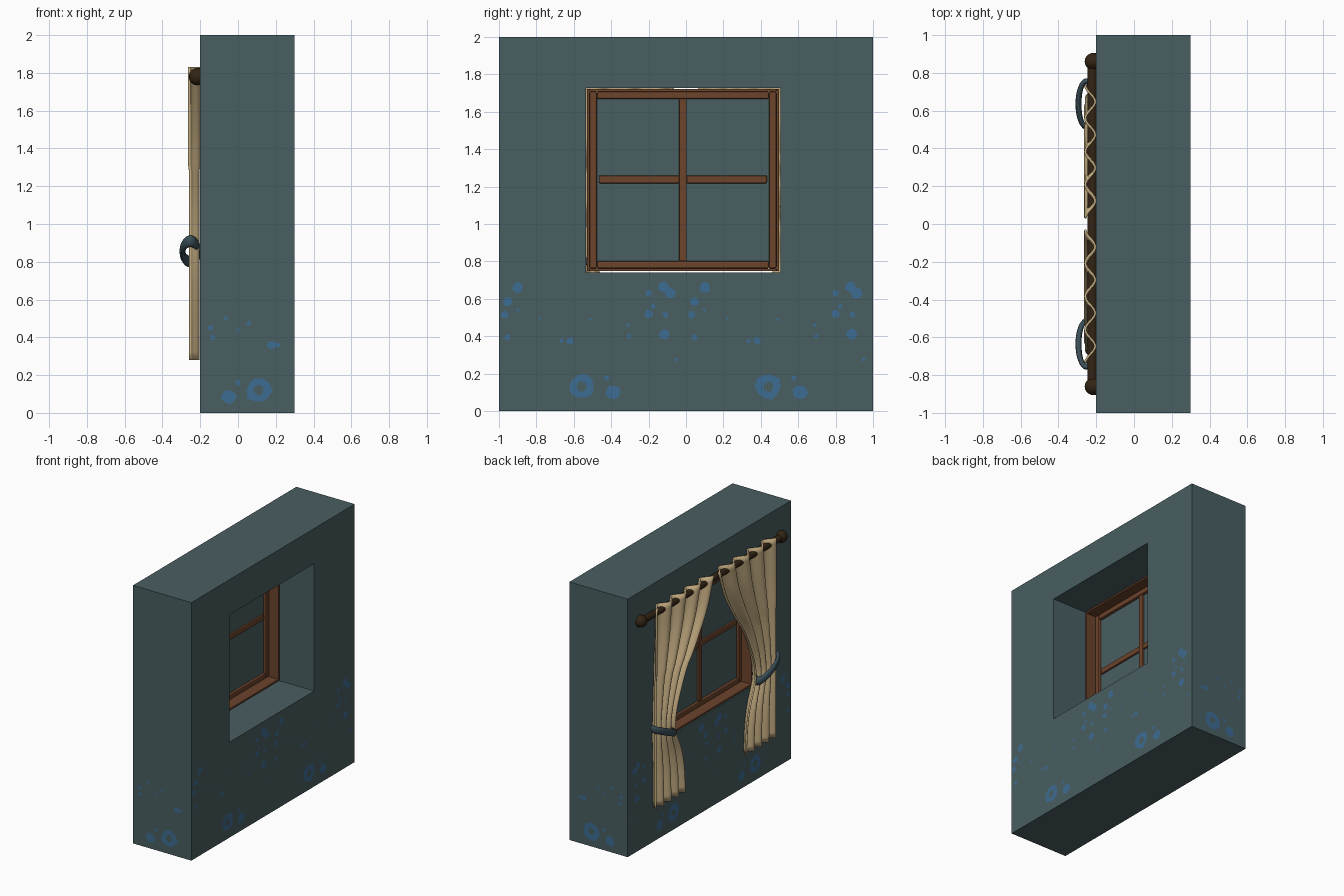
import bpy, bmesh, math, random
from mathutils import Vector

if "Cube" in bpy.data.objects:
    bpy.data.objects.remove(bpy.data.objects["Cube"])
random.seed(3)


def mat(name, rgb):
    m = bpy.data.materials.new(name)
    m.diffuse_color = (*rgb, 1)
    m.use_nodes = True
    m.node_tree.nodes["Principled BSDF"].inputs["Base Color"].default_value = m.diffuse_color
    return m


TEAL = mat("teal plaster", (0.068, 0.114, 0.122))
BLUE = mat("blue patches", (0.048, 0.150, 0.290))
WOOD = mat("brown wood", (0.150, 0.056, 0.024))
CREAM = mat("cream cloth", (0.560, 0.420, 0.225))
DARK = mat("dark rod", (0.032, 0.018, 0.007))
SLATE = mat("slate tieback", (0.045, 0.080, 0.100))


def make(name, verts, faces, material, smooth=False, fix=True):
    me = bpy.data.meshes.new(name)
    me.from_pydata(verts, [], faces)
    if fix:
        bm = bmesh.new()
        bm.from_mesh(me)
        bmesh.ops.recalc_face_normals(bm, faces=bm.faces)
        bm.to_mesh(me)
        bm.free()
    me.materials.append(material)
    for p in me.polygons:
        p.use_smooth = smooth
    ob = bpy.data.objects.new(name, me)
    bpy.context.collection.objects.link(ob)
    return ob


def box(name, x, y, z, material, bevel=0.0):
    v = [(a, b, c) for a in x for b in y for c in z]
    f = [(0, 1, 3, 2), (4, 6, 7, 5), (0, 4, 5, 1), (2, 3, 7, 6), (0, 2, 6, 4), (1, 5, 7, 3)]
    ob = make(name, v, f, material)
    if bevel:
        m = ob.modifiers.new("bevel", 'BEVEL')
        m.width, m.segments = bevel, 2
    return ob


# Wall with a window opening: outer and inner loops on both faces
Y0, Y1, Z0, Z1 = -0.535, 0.505, 0.74, 1.727
verts, faces = [], []
for x in (-0.2, 0.3):
    verts += [(x, -1, 0), (x, 1, 0), (x, 1, 2), (x, -1, 2)]
    verts += [(x, Y0, Z0), (x, Y1, Z0), (x, Y1, Z1), (x, Y0, Z1)]
for i in range(4):
    j = (i + 1) % 4
    faces += [(i, j, j + 4, i + 4), (i + 8, i + 12, j + 12, j + 8),
              (i, i + 8, j + 8, j), (i + 4, j + 4, j + 12, i + 12)]
make("wall", verts, faces, TEAL)


# Window: deep casing, sash, glazing bars and opaque panes
def frame(name, x, y0, y1, z0, z1, w, bev):
    box(name + "_left", x, (y0, y0 + w), (z0, z1), WOOD, bev)
    box(name + "_right", x, (y1 - w, y1), (z0, z1), WOOD, bev)
    box(name + "_top", x, (y0 + w, y1 - w), (z1 - w, z1), WOOD, bev)
    box(name + "_bottom", x, (y0 + w, y1 - w), (z0, z0 + w), WOOD, bev)


frame("casing", (-0.2, 0.01), -0.53, 0.497, 0.748, 1.722, 0.014, 0.002)
frame("sash", (-0.12, -0.07), -0.516, 0.483, 0.762, 1.708, 0.040, 0.008)
box("upright_bar", (-0.115, -0.075), (-0.038, 0.004), (0.80, 1.67), WOOD, 0.007)
for n, y in (("left", (-0.466, -0.036)), ("right", (0.002, 0.433))):
    box("cross_bar_" + n, (-0.112, -0.078), y, (1.217, 1.26), WOOD, 0.007)
box("panes", (-0.098, -0.092), (-0.50, 0.47), (0.78, 1.69), TEAL)

# Blue patches: (position along wall, height, radius); a ring on each tile
side = [(-.90, .66, .03), (-.955, .585, .025), (-.97, .515, .02), (-.9, .54, .009),
        (-.955, .395, .016), (-.62, .375, .019), (-.665, .375, .011), (-.39, .10, .04),
        (-.425, .175, .014), (-.51, .49, .008), (-.31, .46, .01), (-.305, .4, .012),
        (-.2, .63, .017), (-.12, .665, .03), (-.085, .63, .03), (-.2, .52, .022),
        (-.175, .56, .012), (-.11, .515, .016), (-.115, .41, .028), (-.05, .275, .01),
        (-.78, .495, .008)]
end = [(-.05, .085, .04), (0, .16, .015), (.175, .36, .022), (.21, .36, .014),
       (-.135, .4, .014), (-.145, .45, .014), (-.065, .5, .011), (.055, .475, .012),
       (0, .44, .008)]


def patches(name, spots, rings, place, flip):
    v, f = [], []

    def loop(a, z, r, n=9):
        s = len(v)
        for i in range(n):
            t, k = 2 * math.pi * i / n, r * random.uniform(.88, 1.12)
            v.append(place(a + k * math.cos(t), z + k * math.sin(t)))
        return list(range(s, s + n))
    for a, z, r in spots:
        c = loop(a, z, r)
        f.append(c[::-1] if flip else c)
    for a, z in rings:
        o, n = loop(a, z, .068, 10), loop(a, z, .027, 10)
        for i in range(10):
            j = (i + 1) % 10
            q = [o[i], o[j], n[j], n[i]]
            f.append(q[::-1] if flip else q)
    make(name, v, f, BLUE, fix=False)


both = side + [(a + 1, z, r) for a, z, r in side]
for n, x, flip in (("room", -0.202, True), ("outer", 0.302, False)):
    patches("patches_" + n, both, [(-.56, .13), (.44, .13)], lambda a, z, x=x: (x, a, z), flip)
for n, y, flip in (("front", -1.002, False), ("back", 1.002, True)):
    patches("patches_" + n, end, [(.11, .12)], lambda a, z, y=y: (a, y, z), flip)

# Curtain rod with ball ends
bpy.ops.mesh.primitive_cylinder_add(vertices=20, radius=0.025, depth=1.72,
                                    location=(-0.22, 0, 1.78), rotation=(math.pi / 2, 0, 0))
rods = [bpy.context.object]
rods[0].name = "curtain_rod"
for s in (-1, 1):
    bpy.ops.mesh.primitive_uv_sphere_add(segments=20, ring_count=12, radius=0.046,
                                         location=(-0.215, s * 0.86, 1.78))
    bpy.context.object.name = "rod_ball"
    rods.append(bpy.context.object)
for ob in rods:
    ob.data.materials.append(DARK)
    bpy.ops.object.select_all(action='DESELECT')
    ob.select_set(True)
    bpy.context.view_layer.objects.active = ob
    bpy.ops.object.shade_smooth_by_angle()

# Inner edge of a curtain by height
EDGE = [(1.83, .03), (1.6, .11), (1.4, .235), (1.22, .365), (1.0, .465), (.86, .50),
        (.78, .485), (.65, .42), (.5, .385), (.28, .37)]


def inner(z):
    for (za, ya), (zb, yb) in zip(EDGE, EDGE[1:]):
        if z >= zb:
            return ya + (yb - ya) * (za - z) / (za - zb)
    return EDGE[-1][1]


def curtain(s, name):
    cols, rows = 48, 36
    v, f = [], []
    for r in range(rows + 1):
        z = 1.83 - 1.55 * r / rows
        y0 = sum(inner(z + d) for d in (-.05, 0, .05)) / 3
        amp = 0.026 if z > 1.3 else 0.021
        for c in range(cols + 1):
            u = c / cols
            v.append((-0.232 - amp * math.cos(u * 8 * math.pi), s * (y0 + (0.735 - y0) * u), z))
    w = cols + 1
    for r in range(rows):
        for c in range(cols):
            a = r * w + c
            f.append((a, a + 1, a + w + 1, a + w))
    m = make(name, v, f, CREAM, smooth=True).modifiers.new("cloth", 'SOLIDIFY')
    m.thickness, m.offset = 0.012, 0


# Tilted tieback loop, higher at the outer side
def tieback(s, name):
    n, k = 36, 10
    v, f = [], []
    for i in range(n):
        t = 2 * math.pi * i / n
        for j in range(k):
            p = 2 * math.pi * j / k
            o = 0.016 * math.cos(p)
            y = (0.120 + o) * math.cos(t)
            v.append((-0.252 + (0.042 + o) * math.sin(t), s * (0.635 + y),
                      0.855 + 0.45 * y + 0.03 * math.sin(p)))
            f.append((i * k + j, i * k + (j + 1) % k,
                      (i + 1) % n * k + (j + 1) % k, (i + 1) % n * k + j))
    make(name, v, f, SLATE, smooth=True)


for s, n in ((-1, "front"), (1, "back")):
    curtain(s, "curtain_" + n)
    tieback(s, "tieback_" + n)
